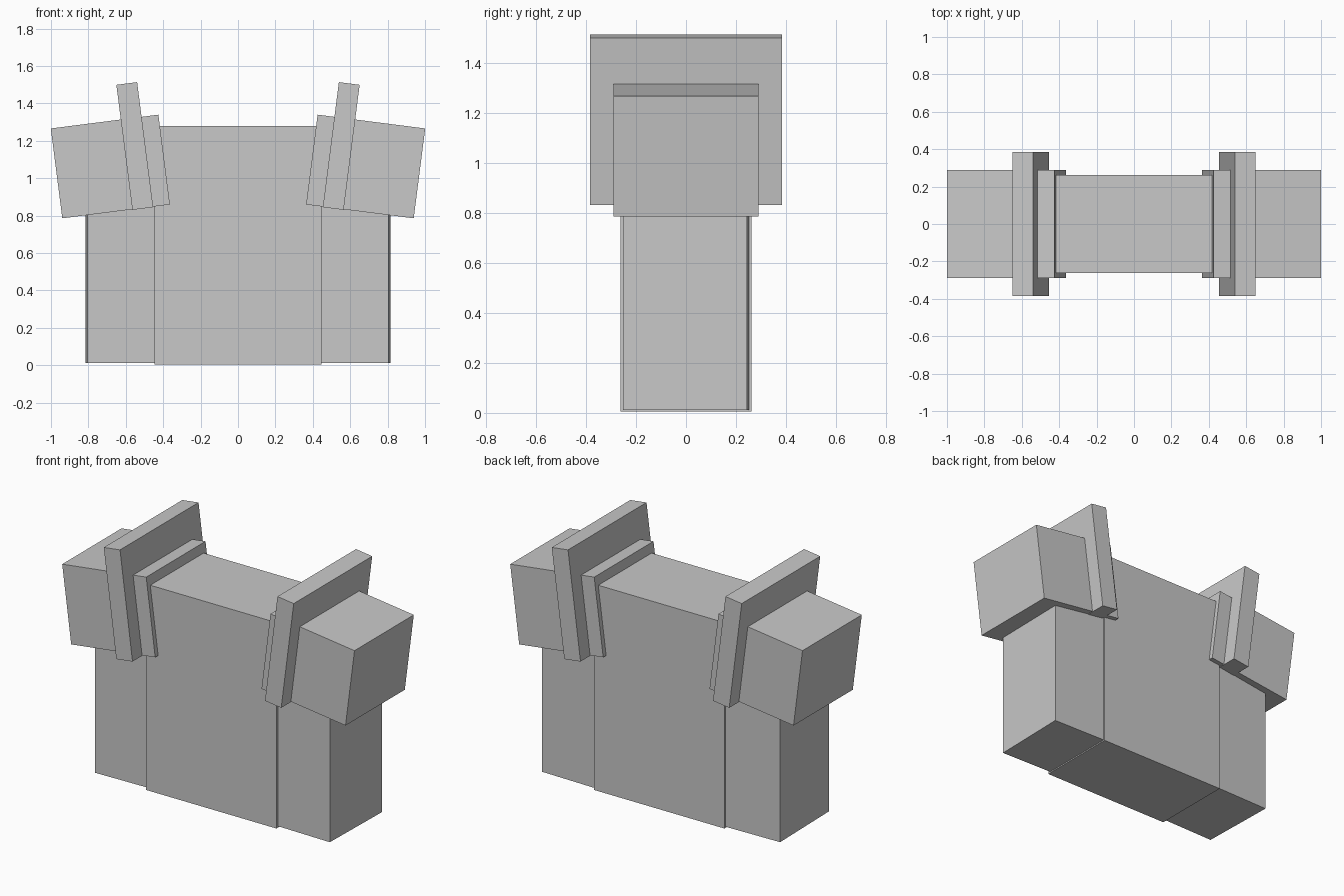
import bpy
import math

if "Cube" in bpy.data.objects:
    bpy.data.objects.remove(bpy.data.objects["Cube"])

grey = bpy.data.materials.new("light_grey")
grey.diffuse_color = (0.58, 0.58, 0.58, 1.0)
grey.use_nodes = True
grey.node_tree.nodes["Principled BSDF"].inputs["Base Color"].default_value = grey.diffuse_color


def box(name, center, size, rot=(0, 0, 0)):
    """Flat-faced box with real dimensions."""
    bpy.ops.mesh.primitive_cube_add(size=1, location=center)
    ob = bpy.context.object
    ob.name = name
    ob.scale = size
    bpy.ops.object.transform_apply(location=False, rotation=False, scale=True)
    ob.rotation_euler = rot
    ob.data.materials.append(grey)
    return ob


# Central body block
box("torso", (0, 0, 0.6425), (0.892, 0.522, 1.275))

TILT = math.radians(7.3)
for side, s in (("left", -1), ("right", 1)):
    # Arm block, very slightly turned so its outer face shows from the front
    box(side + "_arm", (s * 0.625, 0, 0.505), (0.37, 0.495, 0.985),
        (0, 0, -s * math.radians(1.2)))
    # Tilted shoulder pad, running into the torso
    box(side + "_shoulder_pad", (s * 0.6825, 0, 1.0625), (0.58, 0.58, 0.484),
        (0, s * TILT, 0))
    # Raised collar plate wrapped around the pad
    box(side + "_collar_plate", (s * 0.552, 0, 1.172), (0.112, 0.768, 0.674),
        (0, s * TILT, 0))
